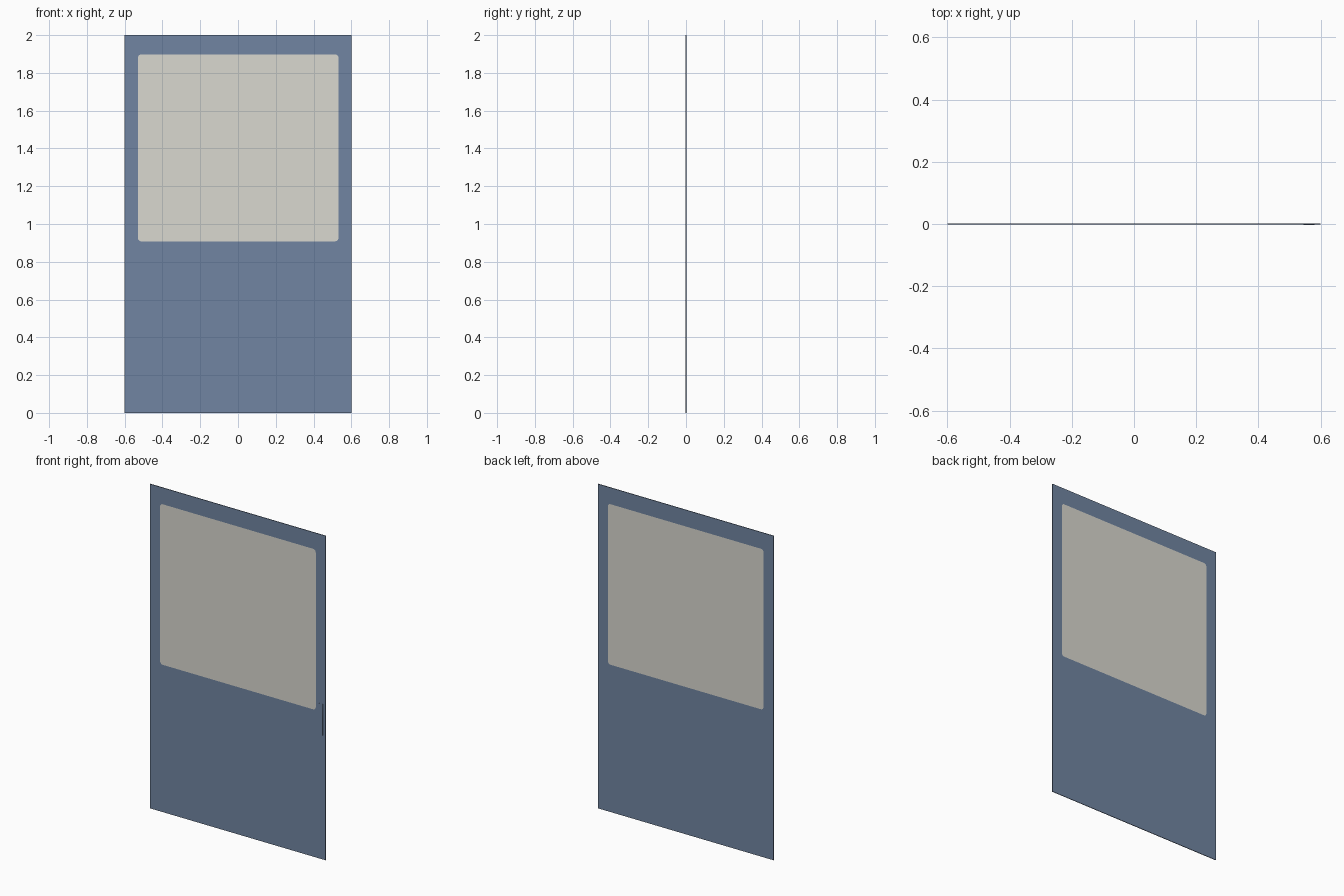
import bpy, math

if "Cube" in bpy.data.objects:
    bpy.data.objects.remove(bpy.data.objects["Cube"])


def material(name, rgb):
    m = bpy.data.materials.new(name)
    m.diffuse_color = (*rgb, 1.0)
    m.use_nodes = True
    m.node_tree.nodes["Principled BSDF"].inputs["Base Color"].default_value = m.diffuse_color
    return m


blue = material("slate blue paint", (0.165, 0.235, 0.362))
glass = material("pale window glass", (0.70, 0.686, 0.63))


def rounded_rect(x0, x1, z0, z1, r=0.0, steps=4):
    """Outline of a rectangle with optional rounded corners."""
    if r == 0:
        return [(x0, z0), (x1, z0), (x1, z1), (x0, z1)]
    pts = []
    corners = [(x1 - r, z1 - r), (x0 + r, z1 - r), (x0 + r, z0 + r), (x1 - r, z0 + r)]
    for q, (cx, cz) in enumerate(corners):
        for i in range(steps + 1):
            a = math.pi / 2 * (q + i / steps)
            pts.append((cx + r * math.cos(a), cz + r * math.sin(a)))
    return pts


def plate(name, outlines, half, y, mat):
    """Flat vertical plate; any outline inside the first becomes a hole."""
    cu = bpy.data.curves.new(name, 'CURVE')
    cu.dimensions = '2D'
    cu.fill_mode = 'BOTH'
    cu.extrude = half
    for pts in outlines:
        s = cu.splines.new('POLY')
        s.points.add(len(pts) - 1)
        for p, (x, z) in zip(s.points, pts):
            p.co = (x, z, 0, 1)
        s.use_cyclic_u = True
    ob = bpy.data.objects.new(name, cu)
    bpy.context.collection.objects.link(ob)
    ob.rotation_euler = (math.pi / 2, 0, 0)
    ob.location.y = y
    cu.materials.append(mat)
    bpy.ops.object.select_all(action='DESELECT')
    ob.select_set(True)
    bpy.context.view_layer.objects.active = ob
    bpy.ops.object.convert(target='MESH')
    return ob


window = rounded_rect(-0.53, 0.532, 0.908, 1.898, 0.018)

# painted door leaf with window opening
plate("door_panel", [rounded_rect(-0.6, 0.6, 0, 2), window], 0.002, 0, blue)
# glazing flush in the opening
plate("window_pane", [window], 0.002, 0, glass)
# thin handle plate on the front
plate("handle_plate", [rounded_rect(0.545, 0.58, 0.765, 0.957)], 0.001, -0.002, blue)
